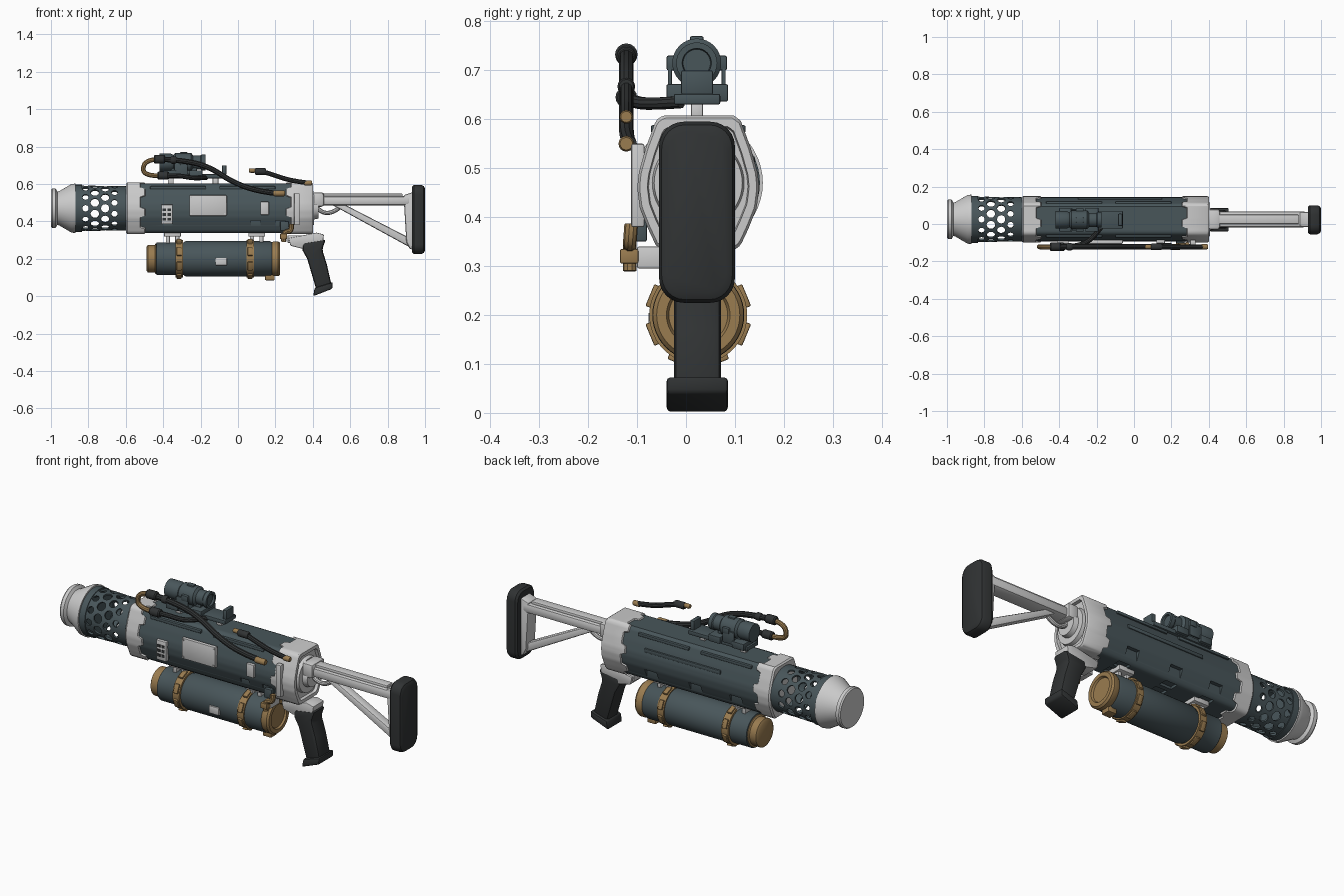
import bpy, bmesh, math
from mathutils import Vector, Matrix

if "Cube" in bpy.data.objects:
    bpy.data.objects.remove(bpy.data.objects["Cube"])

CY, CZ = 0.025, 0.47          # body axis
TAU = 2 * math.pi


def mat(name, c):
    m = bpy.data.materials.new(name)
    m.diffuse_color = (*c, 1)
    m.use_nodes = True
    m.node_tree.nodes["Principled BSDF"].inputs["Base Color"].default_value = m.diffuse_color
    return m


SLATE = mat("slate", (0.065, 0.092, 0.102))
DARK = mat("rubber", (0.03, 0.033, 0.034))
BRASS = mat("brass", (0.32, 0.2, 0.08))


def finish(name, bm, m=None, bevel=0):
    bmesh.ops.recalc_face_normals(bm, faces=bm.faces)
    me = bpy.data.meshes.new(name)
    bm.to_mesh(me)
    bm.free()
    ob = bpy.data.objects.new(name, me)
    bpy.context.collection.objects.link(ob)
    if m:
        me.materials.append(m)
    if bevel:
        b = ob.modifiers.new("bevel", 'BEVEL')
        b.width, b.segments, b.limit_method = bevel, 2, 'ANGLE'
    return ob


def loft(name, rings, m=None, cap=True, bevel=0):
    """Skin a list of equal-length point rings."""
    bm = bmesh.new()
    vs = [[bm.verts.new(p) for p in r] for r in rings]
    n = len(vs[0])
    pairs = list(zip(vs, vs[1:])) + ([] if cap else [(vs[-1], vs[0])])
    for a, b in pairs:
        for i in range(n):
            bm.faces.new((a[i], a[(i + 1) % n], b[(i + 1) % n], b[i]))
    if cap:
        bm.faces.new(vs[0])
        bm.faces.new(vs[-1])
    return finish(name, bm, m, bevel)


def lathe(name, prof, m=None, y=CY, z=CZ, n=48, cap=True):
    """Revolve (x, radius) pairs about an axis along x."""
    return loft(name, [[(x, y + r * math.cos(TAU * i / n), z + r * math.sin(TAU * i / n))
                        for i in range(n)] for x, r in prof], m, cap)


def box(name, x, y, z, m=None, bevel=0.004, rot=None):
    """Box from (min, max) ranges, optionally turned (angle, axis) about its centre."""
    bm = bmesh.new()
    bmesh.ops.create_cube(bm, size=1)
    c = Vector([(a[0] + a[1]) / 2 for a in (x, y, z)])
    M = Matrix.Translation(c)
    if rot:
        M = M @ Matrix.Rotation(rot[0], 4, rot[1])
    M = M @ Matrix.Diagonal((x[1] - x[0], y[1] - y[0], z[1] - z[0], 1))
    bm.transform(M)
    return finish(name, bm, m, bevel)


def slab(name, pts, y0, y1, m=None, bevel=0.005):
    """Extrude an xz outline along y."""
    return loft(name, [[(x, y, z) for x, z in pts] for y in (y0, y1)], m, True, bevel)


def tube(name, pts, r, m=None):
    cu = bpy.data.curves.new(name, 'CURVE')
    cu.dimensions, cu.bevel_depth, cu.bevel_resolution, cu.use_fill_caps = '3D', r, 3, True
    s = cu.splines.new('NURBS')
    s.points.add(len(pts) - 1)
    for p, q in zip(s.points, pts):
        p.co = (*q, 1)
    s.use_endpoint_u, s.order_u, s.resolution_u = True, 3, 6
    ob = bpy.data.objects.new(name, cu)
    bpy.context.collection.objects.link(ob)
    if m:
        cu.materials.append(m)
    return ob


def cut(ob, cutters):
    bm = bmesh.new()
    for c in cutters:
        bm.from_mesh(c.data)
        bpy.data.objects.remove(c)
    helper = finish("cutter", bm)
    helper.hide_render = True
    b = ob.modifiers.new("cut", 'BOOLEAN')
    b.operation, b.object, b.solver = 'DIFFERENCE', helper, 'EXACT'


# body cross-section: flat top and bottom, bulging sides
half = [(.07, .134), (.084, .124), (.104, .07), (.118, .02), (.121, -.01),
        (.116, -.05), (.10, -.09), (.084, -.124), (.07, -.134)]
outline = half + [(-y, z) for y, z in reversed(half)]
lens = [(Vector(outline[i - len(outline) + 1]) - Vector(outline[i])).length for i in range(len(outline))]


def section(n=96):
    out = []
    for k in range(n):
        d, i = sum(lens) * k / n, 0
        while d > lens[i]:
            d, i = d - lens[i], i + 1
        out.append(Vector(outline[i]).lerp(Vector(outline[(i + 1) % len(outline)]), d / lens[i]))
    return out


def ring(x, s, tooth=0):
    return [(x + (tooth if k % 12 < 5 else 0), CY + p.x * s, CZ + p.y * s) for k, p in enumerate(section())]


# main body with recessed slots
body = loft("body", [ring(-0.59, .98), ring(0.38, .98)], SLATE)
slots = [box("c", (x, x + .05), (-.12, -.07), (.35, .405), bevel=0) for x in (-.4, .07, .2)]
slots += [box("c", (x, x + .07), (y, y + .045), (.30, .352), bevel=0)
          for x in (-.4, -.18, .1) for y in (-.02, .05)]
slots += [box("c", (x, x + .07), (.115, .16), (.36, .41), bevel=0) for x in (-.42, -.18, .08)]
cut(body, slots)
# jagged collars at both ends, and the rear cap
loft("front_collar", [ring(-.6, .98), ring(-.592, 1.03), ring(-.525, 1.03, .025), ring(-.52, .97, .025)])
loft("rear_collar", [ring(.28, .97, -.025), ring(.285, 1.03, -.025), ring(.392, 1.03), ring(.4, .99),
                     ring(.4, .86), ring(.385, .84)])
lathe("rear_cap", [(.38, .095), (.405, .09), (.405, .06), (.43, .055)])
for y in (-.062, .112):
    for x in (-.47, -.1):
        box("body_rib", (x, x + .3), (y - .01, y + .01), (.572, .588), SLATE, .004)
box("long_rail", (-.3, .15), (.128, .141), (.505, .525), SLATE, .004)

# side panels
box("side_plate", (-.26, -.06), (-.106, -.085), (.43, .54))
box("vent_plate", (-.41, -.35), (-.106, -.085), (.385, .49))
for z in (.405, .43, .455):
    for x in (-.403, -.377):
        box("vent_slot", (x, x + .018), (-.109, -.1), (z, z + .014), DARK, 0)
box("small_plate", (.12, .165), (-.104, -.085), (.435, .505))
box("collar_bar", (.3, .33), (-.112, -.085), (.38, .55))
box("dark_hatch", (.225, .27), (-.103, -.08), (.35, .40), SLATE)
for x in (-.25, -.07):
    for z in (.44, .53):
        box("plate_screw", (x - .004, x + .004), (-.109, -.1), (z - .004, z + .004), None, 0)

# perforated barrel shroud
barrel = lathe("barrel_shroud", [(-.86, .122), (-.6, .118), (-.6, .108), (-.86, .112)], SLATE, cap=False)
holes = []
for j, (x, r) in enumerate([(-.815, .017), (-.765, .023), (-.71, .022), (-.66, .017)]):
    for i in range(12):
        bm = bmesh.new()
        bmesh.ops.create_cone(bm, cap_ends=True, segments=14, radius1=r, radius2=r, depth=.05)
        bm.transform(Matrix.Translation((x, CY, CZ)) @ Matrix.Rotation(TAU * (i + j % 2 / 2) / 12, 4, 'X')
                     @ Matrix.Translation((0, 0, .115)))
        holes.append(finish("h", bm))
cut(barrel, holes)
# muzzle
lathe("barrel_front_ring", [(-.868, .09), (-.868, .126), (-.835, .126), (-.835, .112)], SLATE)
lathe("muzzle_cone", [(-.97, .088), (-.955, .092), (-.89, .13), (-.87, .132), (-.868, .1)])
lathe("muzzle_flange", [(-1, .09), (-1, .1), (-.993, .105), (-.975, .105), (-.965, .088), (-.95, .085)])

# shoulder stock
box("stock_bar", (.41, .92), (-.018, .068), (.485, .535), None, .014)
box("stock_top_rail", (.41, .88), (.0, .05), (.53, .548), None, .005)
box("stock_socket", (.395, .46), (-.03, .08), (.478, .555), None, .014)
slab("stock_post", [(.885, .54), (.945, .56), (.945, .25), (.92, .25), (.9, .29)], -.015, .065, None, .01)
slab("stock_strut", [(.5, .49), (.57, .49), (.93, .305), (.93, .255)], -.0, .05, None, .01)
tube("stock_hook", [(.41, CY, .49), (.47, CY, .40), (.56, CY, .49)], .012)
butt = []
for cy, cz, a in ((.05, .545, 0), (-.005, .545, 1), (-.005, .275, 2), (.05, .275, 3)):
    for k in range(7):
        t = (a + k / 6) * math.pi / 2
        butt.append((cy + .05 * math.cos(t), cz + .05 * math.sin(t)))
loft("butt_pad", [[(x, .0225 + (y - .0225) * s, .41 + (z - .41) * (.5 + s / 2)) for y, z in butt]
                  for x, s in ((.93, .9), (.94, 1), (.98, 1), (.993, .93), (1, .78))], DARK)

# pistol grip
slab("grip_mount", [(.27, .31), (.42, .34), (.46, .33), (.45, .27), (.34, .255), (.28, .27)], -.02, .07)
box("trigger_block", (.265, .34), (-.01, .06), (.285, .325))
slab("grip", [(.345, .285), (.47, .305), (.45, .25), (.475, .17), (.5, .06), (.42, .03), (.37, .2), (.345, .245)],
     -.025, .072, DARK, .014)
slab("grip_base", [(.402, .0), (.505, .04), (.507, .075), (.41, .045)], -.04, .086, DARK, .008)

# under-slung canister
KZ = .2
lathe("canister", [(-.44, .075), (-.435, .088), (-.29, .088), (-.28, .094), (.17, .094), (.2, .08)], SLATE, z=KZ)
lathe("canister_front_cap", [(-.49, .062), (-.482, .074), (-.445, .074), (-.44, .082), (-.425, .085)], BRASS, z=KZ)
lathe("canister_rear_cap", [(.18, .088), (.19, .093), (.215, .093), (.225, .085), (.225, .065), (.215, .06)],
      BRASS, z=KZ)
for x in (-.315, .065):
    lathe("canister_band", [(x - .02, .08), (x - .02, .1), (x + .02, .1), (x + .02, .08)], BRASS, z=KZ)
    for i in range(8):
        a = TAU * (i + .5) / 8
        y, z = CY + .1 * math.cos(a), KZ + .1 * math.sin(a)
        box("band_clamp", (x - .013, x + .013), (y - .007, y + .007), (z - .024, z + .024), BRASS, .003, (a, 'X'))
for x in (-.35, .1):
    box("canister_bracket", (x - .045, x + .045), (-.02, .07), (.318, .345))
    for dx in (-.025, .025):
        box("bracket_leg", (x + dx - .011, x + dx + .011), (.0, .05), (.28, .33))
box("canister_label", (-.12, -.06), (-.077, -.06), (.165, .205), None, .003)
box("canister_valve", (.145, .195), (-.0, .05), (.085, .12), BRASS)

# scope and its mount
SY, SZ = .022, .715
lathe("scope_tube", [(-.42, .034), (-.42, .047), (-.36, .047), (-.345, .04), (-.335, .05), (-.25, .05),
                     (-.24, .038), (-.2, .038), (-.195, .042), (-.175, .042), (-.175, .03), (-.185, .028)],
      SLATE, SY, SZ, 32)
box("scope_knob", (-.31, -.27), (SY - .014, SY + .014), (.755, .77), SLATE)
box("scope_side_knob", (-.31, -.27), (SY - .062, SY + .062), (.7, .73), SLATE)
box("scope_column", (-.36, -.22), (-.003, .047), (.64, .70), SLATE)
box("scope_rail", (-.41, -.06), (-.025, .07), (.63, .652), SLATE)
for x in (-.4, -.26):
    box("rail_clamp", (x, x + .07), (-.04, .086), (.636, .672), SLATE)
for s in (-1, 1):
    box("scope_bracket", (-.34, -.27), (SY + s * .055 - .004, SY + s * .055 + .004), (.65, .715), SLATE, .002)
box("rear_sight", (-.085, -.062), (-.01, .055), (.65, .7), SLATE)
for x in (-.36, -.12):
    box("rail_foot", (x - .015, x + .015), (.01, .035), (.595, .635))

# hoses along the front side
HY = -.122
tube("long_hose", [(.2, -.115, .55), (.1, HY, .562), (-.03, HY, .61), (-.15, HY, .69), (-.28, HY, .725), (-.4, HY, .732)],
     .015, DARK)
tube("hose_bend", [(-.4, HY, .732), (-.49, HY, .735), (-.515, HY, .665), (-.46, HY, .642), (-.42, HY, .645)], .013, BRASS)
tube("lower_hose", [(-.43, HY, .643), (-.33, HY, .648), (-.25, -.1, .632), (-.2, -.05, .632), (-.17, -.01, .635)], .013, DARK)
tube("short_hose", [(.13, HY, .667), (.2, HY, .645), (.28, HY, .618), (.37, HY, .606)], .013, DARK)
for name, x0, x1, z, r, m in (("hose_coupling", -.45, -.39, .732, .023, DARK), ("hose_coupling", -.36, -.33, .728, .02, DARK),
                              ("lower_coupling", -.43, -.37, .645, .022, DARK), ("hose_tip", .19, .25, .55, .016, BRASS),
                              ("short_coupling", .09, .15, .667, .018, DARK), ("short_tip", .06, .095, .672, .012, BRASS),
                              ("short_end", .355, .395, .605, .014, BRASS)):
    lathe(name, [(x0, r * .8), (x0 + .006, r), (x1 - .006, r), (x1, r * .8)], m, HY, z, 16)
# elbow fitting by the grip
tube("elbow_pipe", [(.245, -.115, .29), (.24, -.115, .345), (.29, -.115, .345), (.285, -.112, .385)], .014, BRASS)
box("elbow_nut", (.225, .262), (-.135, -.097), (.305, .335), BRASS)
box("elbow_bracket", (.23, .26), (-.1, -.02), (.295, .34))

# apply everything, drop cutters, shade smooth with sharp edges kept
bpy.ops.object.select_all(action='SELECT')
bpy.context.view_layer.objects.active = body
bpy.ops.object.convert(target='MESH')
for o in [o for o in bpy.data.objects if o.name.startswith("cutter")]:
    bpy.data.objects.remove(o)
bpy.ops.object.select_all(action='SELECT')
bpy.ops.object.shade_smooth_by_angle(angle=math.radians(35))
